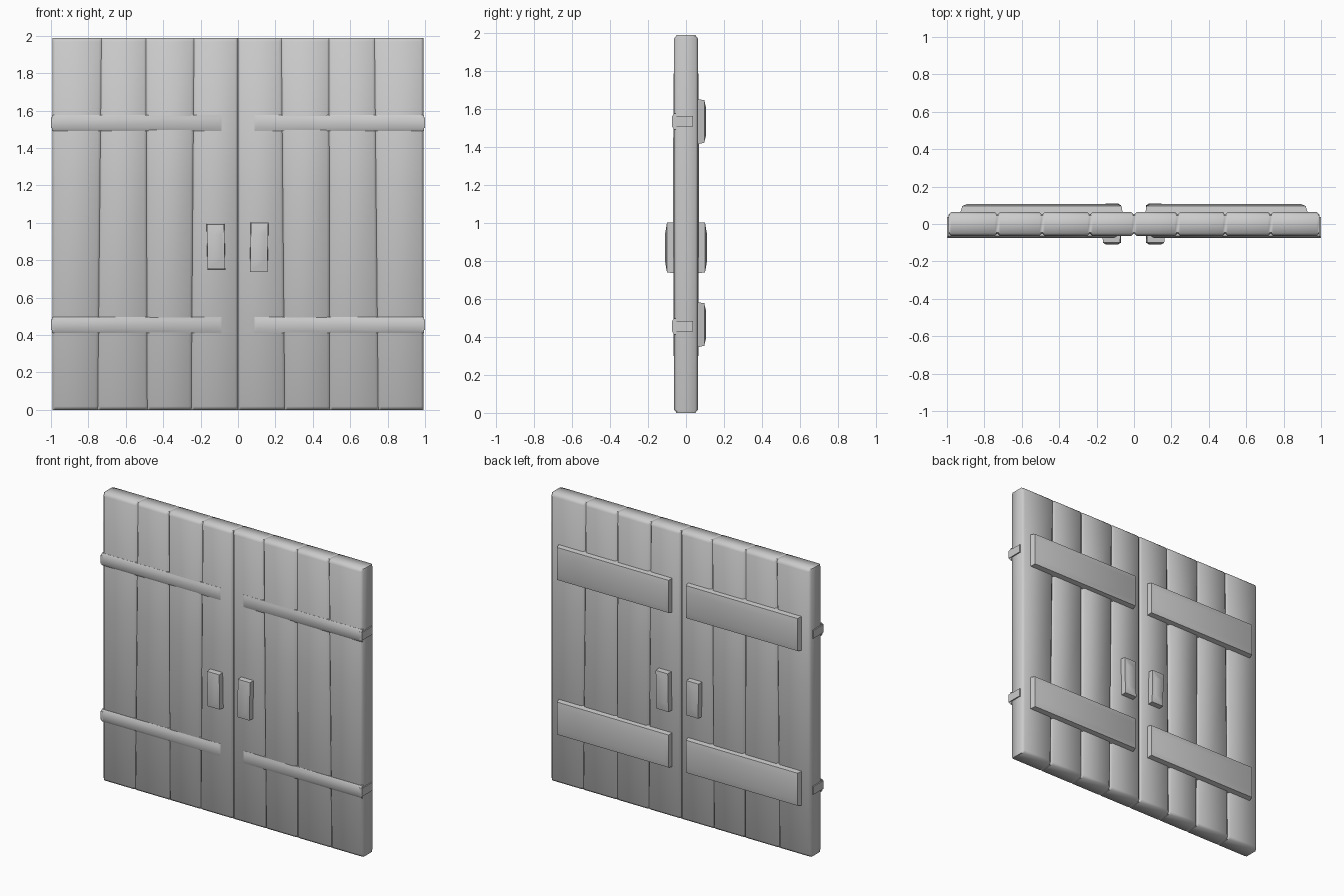
import bpy, bmesh, math

if "Cube" in bpy.data.objects:
    bpy.data.objects.remove(bpy.data.objects["Cube"])

mat = bpy.data.materials.new("plain grey")
mat.diffuse_color = (0.6, 0.6, 0.6, 1)
mat.use_nodes = True
mat.node_tree.nodes["Principled BSDF"].inputs["Base Color"].default_value = mat.diffuse_color


def finish(name, bm, smooth_rule=None, angle=40):
    bmesh.ops.recalc_face_normals(bm, faces=bm.faces[:])
    for f in bm.faces:
        c = f.calc_center_median()
        f.smooth = bool(smooth_rule and smooth_rule(c))
    me = bpy.data.meshes.new(name)
    bm.to_mesh(me)
    bm.free()
    me.materials.append(mat)
    me.set_sharp_from_angle(angle=math.radians(angle))
    ob = bpy.data.objects.new(name, me)
    bpy.context.collection.objects.link(ob)
    return ob


def stack(name, rings, tilt=0.0, smooth=False):
    """Block from stacked rectangles (y, x0, x1, z0, z1); tilt skews x with z."""
    bm = bmesh.new()
    zc = (rings[0][3] + rings[0][4]) / 2
    loops = []
    for y, x0, x1, z0, z1 in rings:
        pts = [(x0, z0), (x1, z0), (x1, z1), (x0, z1)]
        loops.append([bm.verts.new((x + tilt * (z - zc), y, z)) for x, z in pts])
    for a, b in zip(loops, loops[1:]):
        for i in range(4):
            j = (i + 1) % 4
            bm.faces.new((a[i], a[j], b[j], b[i]))
    bm.faces.new(loops[0])
    bm.faces.new(loops[-1])
    return finish(name, bm, (lambda c: True) if smooth else None, 45)


# Door leaves: four planks with V grooves, lofted through height levels
HALF, B = 0.063, 0.014
LEVELS = [(0.0, B, 0), (0.018, 0, 0), (1.2, 0, 1), (1.968, 0, 0), (1.987, B, 0)]


def leaf(name, bottom, top, bulged):
    bm = bmesh.new()
    rows = []
    for z, inset, bulge in LEVELS:
        t = z / 1.987
        prof = []
        for k in range(len(bottom) - 1):
            l = bottom[k] * (1 - t) + top[k] * t
            r = bottom[k + 1] * (1 - t) + top[k + 1] * t
            y = HALF - inset + (0.006 if bulge and k == bulged else 0)
            if k == 0:
                prof.append((l, HALF - B - inset * 0.3))
            prof += [(l + 0.014, y), (r - 0.014, y), (r, HALF - B - inset * 0.3)]
        rows.append(([bm.verts.new((x, -y, z)) for x, y in prof],
                     [bm.verts.new((x, y, z)) for x, y in prof]))
    n = len(rows[0][0])
    for (f0, b0), (f1, b1) in zip(rows, rows[1:]):
        for i in range(n - 1):
            bm.faces.new((f0[i], f0[i + 1], f1[i + 1], f1[i]))
            bm.faces.new((b0[i + 1], b0[i], b1[i], b1[i + 1]))
        for i in (0, n - 1):
            bm.faces.new((f0[i], f1[i], b1[i], b0[i]))
    for f, b in (rows[0], rows[-1]):
        for i in range(n - 1):
            bm.faces.new((f[i], f[i + 1], b[i + 1], b[i]))
    # inner planks are shaded softly, outer ones flat
    finish(name, bm, lambda c: abs(c.x) < 0.26 and 0.02 < c.z < 1.965, 60)


leaf("left_door", [-0.992, -0.75, -0.485, -0.25, 0], [-0.992, -0.73, -0.492, -0.235, 0], 2)
leaf("right_door", [0, 0.25, 0.49, 0.75, 0.992], [0, 0.232, 0.487, 0.73, 0.992], 1)

for s, side in ((-1, "left"), (1, "right")):
    for z, level in ((1.533, "upper"), (0.455, "lower")):
        # Front hinge strap and its end wrapping round the door edge
        stack(f"{side}_{level}_strap", [
            (-0.05, s * 0.995, s * 0.088, z - 0.043, z + 0.042),
            (-0.064, s * 0.995, s * 0.088, z - 0.043, z + 0.042),
            (-0.074, s * 0.995, s * 0.105, z - 0.025, z + 0.025)])
        stack(f"{side}_{level}_strap_end", [
            (-0.074, s * 0.98, s * 1.0, z - 0.027, z + 0.029),
            (0.037, s * 0.98, s * 1.0, z - 0.027, z + 0.029)])
        # Back cross brace
        zb = z if level == "upper" else z + 0.01
        stack(f"{side}_{level}_brace", [
            (0.05, s * 0.932, s * 0.06, zb - 0.122, zb + 0.118),
            (0.096, s * 0.918, s * 0.066, zb - 0.112, zb + 0.112),
            (0.106, s * 0.895, s * 0.085, zb - 0.07, zb + 0.07)], smooth=True)
    # Handles on both faces
    cx = -0.118 if s < 0 else 0.113
    lo, hi = (0.75, 0.995) if s < 0 else (0.735, 1.003)
    for d, face in ((-1, "front"), (1, "back")):
        stack(f"{side}_{face}_handle", [
            (d * 0.05, cx - 0.048, cx + 0.048, lo, hi),
            (d * 0.1, cx - 0.046, cx + 0.046, lo + 0.003, hi - 0.003),
            (d * 0.11, cx - 0.03, cx + 0.03, lo + 0.06, hi - 0.06)],
            tilt=0.02 * s, smooth=True)
